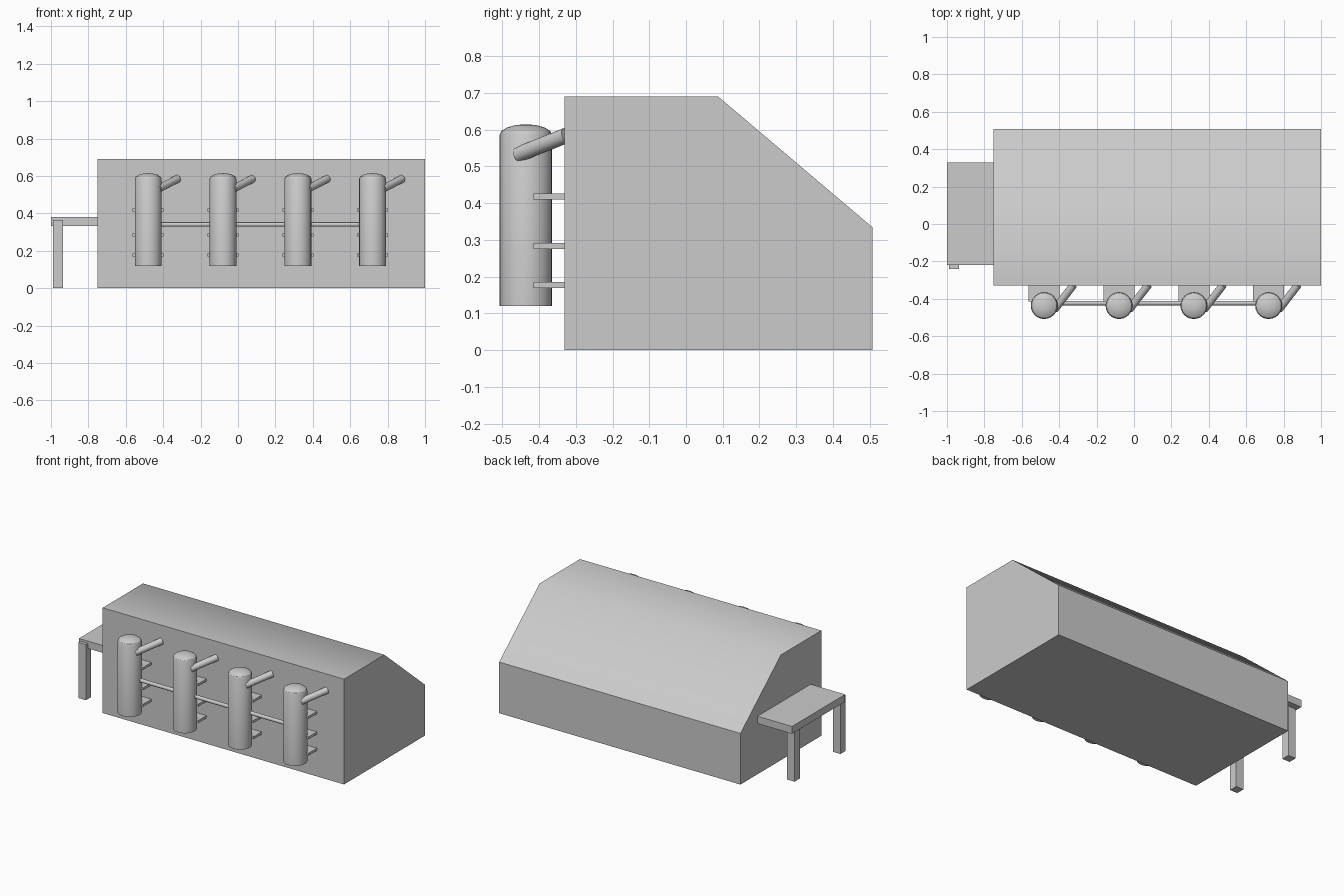
import bpy, bmesh
from math import sin, cos, pi, radians
from mathutils import Vector

if "Cube" in bpy.data.objects:
    bpy.data.objects.remove(bpy.data.objects["Cube"])


def finish(name, bm, angle=None):
    bmesh.ops.recalc_face_normals(bm, faces=bm.faces)
    me = bpy.data.meshes.new(name)
    bm.to_mesh(me)
    bm.free()
    ob = bpy.data.objects.new(name, me)
    bpy.context.collection.objects.link(ob)
    if angle:
        bpy.ops.object.select_all(action='DESELECT')
        bpy.context.view_layer.objects.active = ob
        ob.select_set(True)
        bpy.ops.object.shade_smooth_by_angle(angle=radians(angle))
    return ob


def box(name, x0, x1, y0, y1, z0, z1):
    bm = bmesh.new()
    bmesh.ops.create_cube(bm, size=1)
    for v in bm.verts:
        v.co = ((x0 + x1) / 2 + v.co.x * (x1 - x0),
                (y0 + y1) / 2 + v.co.y * (y1 - y0),
                (z0 + z1) / 2 + v.co.z * (z1 - z0))
    return finish(name, bm)


def pipe(name, a, b, r, sides=16):
    a, b = Vector(a), Vector(b)
    d = b - a
    bm = bmesh.new()
    bmesh.ops.create_cone(bm, cap_ends=True, segments=sides, radius1=r, radius2=r, depth=d.length)
    bmesh.ops.rotate(bm, verts=bm.verts, matrix=Vector((0, 0, 1)).rotation_difference(d).to_matrix())
    bmesh.ops.translate(bm, verts=bm.verts, vec=(a + b) / 2)
    return finish(name, bm, 40)


def tank(name, x, y, r, z0, z1, dome, sides=24, steps=4):
    # straight wall followed by a flattened dome
    prof = [(r, z0)] + [(r * cos(i * pi / 2 / steps), z1 + dome * sin(i * pi / 2 / steps))
                        for i in range(steps)]
    bm = bmesh.new()
    rings = [[bm.verts.new((x + pr * cos(2 * pi * k / sides), y + pr * sin(2 * pi * k / sides), z))
              for k in range(sides)] for pr, z in prof]
    for lo, hi in zip(rings, rings[1:]):
        for k in range(sides):
            j = (k + 1) % sides
            bm.faces.new((lo[k], lo[j], hi[j], hi[k]))
    bm.faces.new(rings[0][::-1])
    top = bm.verts.new((x, y, z1 + dome))
    for k in range(sides):
        bm.faces.new((rings[-1][k], rings[-1][(k + 1) % sides], top))
    return finish(name, bm, 30)


# main housing: side profile extruded along x
profile = [(-0.33, 0), (0.507, 0), (0.507, 0.335), (0.088, 0.69), (-0.33, 0.69)]
bm = bmesh.new()
face = bm.faces.new([bm.verts.new((-0.75, y, z)) for y, z in profile])
ext = bmesh.ops.extrude_face_region(bm, geom=[face])
bmesh.ops.translate(bm, vec=(1.75, 0, 0),
                    verts=[g for g in ext['geom'] if isinstance(g, bmesh.types.BMVert)])
finish("housing", bm, 45)

# side table with two outer legs
box("table_top", -1.0, -0.75, -0.22, 0.33, 0.332, 0.38)
box("table_front_leg", -0.99, -0.935, -0.24, -0.185, 0, 0.365)
box("table_back_leg", -0.99, -0.935, 0.235, 0.29, 0, 0.365)

# row of tanks with outlet pipes and wall brackets
for n, cx in enumerate((-0.48, -0.08, 0.32, 0.72), 1):
    tank(f"tank_{n}", cx, -0.436, 0.072, 0.12, 0.585, 0.03)
    pipe(f"outlet_pipe_{n}", (cx + 0.055, -0.457, 0.532), (cx + 0.157, -0.325, 0.585), 0.021)
    for m, z in enumerate((0.177, 0.284, 0.418), 1):
        box(f"bracket_{n}_{m}", cx - 0.083, cx + 0.083, -0.415, -0.325, z - 0.008, z + 0.008)

# rod linking all tanks
pipe("linking_rod", (-0.48, -0.423, 0.341), (0.72, -0.423, 0.341), 0.012)
